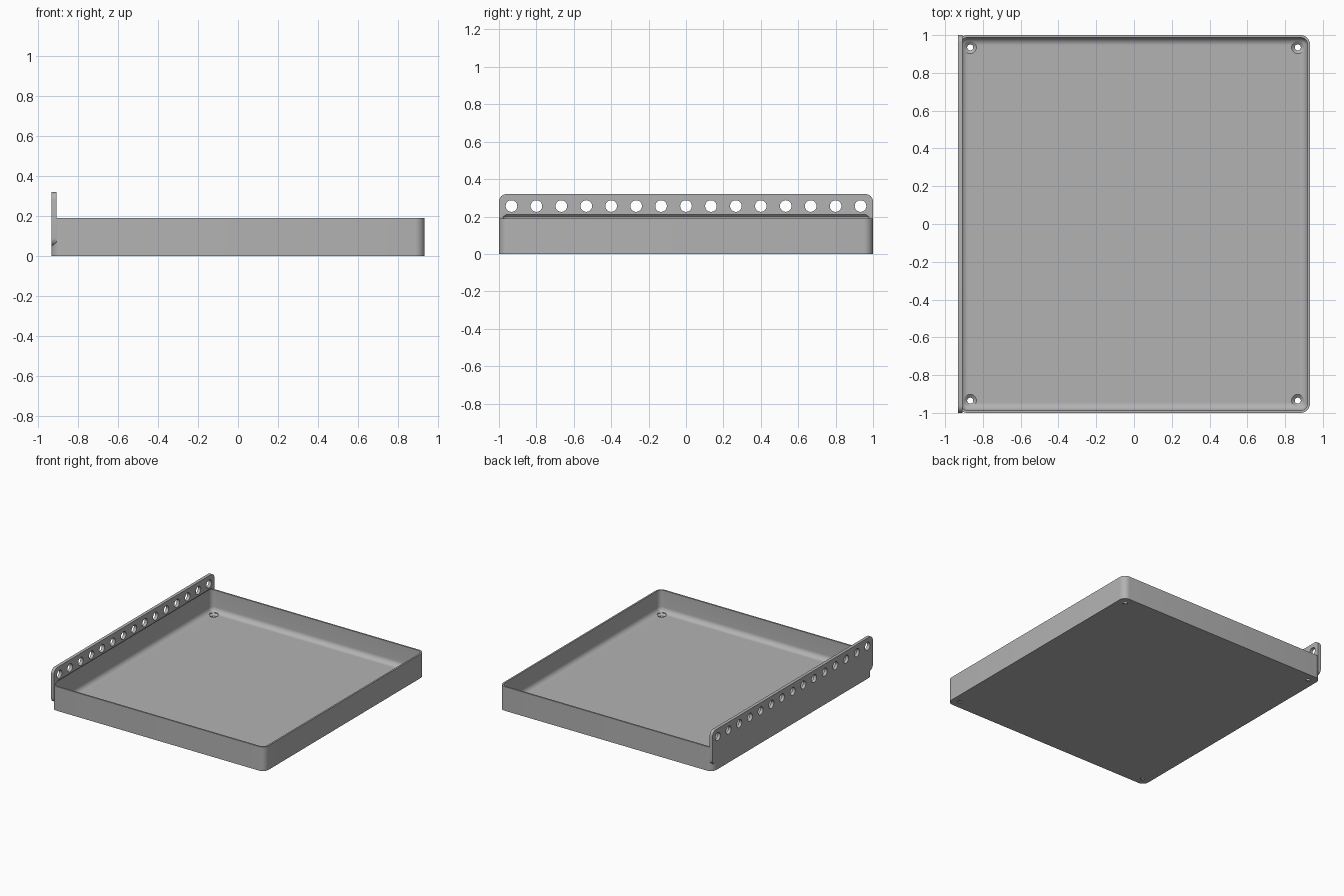
import bpy, bmesh, math
from mathutils import Matrix

cube = bpy.data.objects.get("Cube")
if cube:
    bpy.data.objects.remove(cube)

HX, HY, H = 0.932, 1.0, 0.19      # tray half sizes and height
WALL, FLOOR, R = 0.013, 0.02, 0.05
RAIL_T, RAIL_LOW, RAIL_TOP = 0.025, 0.05, 0.32

grey = bpy.data.materials.new("light grey")
grey.use_nodes = True
grey.diffuse_color = (0.45, 0.45, 0.45, 1)
grey.node_tree.nodes["Principled BSDF"].inputs["Base Color"].default_value = (0.45, 0.45, 0.45, 1)


def rounded_rect(hx, hy, r, steps=8):
    """Outline of a rounded rectangle, counter-clockwise."""
    pts = []
    for q, (sx, sy) in enumerate([(1, 1), (-1, 1), (-1, -1), (1, -1)]):
        for i in range(steps + 1):
            a = math.pi / 2 * (q + i / steps)
            pts.append((sx * (hx - r) + r * math.cos(a), sy * (hy - r) + r * math.sin(a)))
    return pts


def circle(r, n=32):
    return [(r * math.cos(2 * math.pi * i / n), r * math.sin(2 * math.pi * i / n)) for i in range(n)]


def loft(name, layers, matrix=Matrix()):
    """Closed solid through a stack of (outline, z) layers."""
    bm = bmesh.new()
    rings = [[bm.verts.new((x, y, z)) for x, y in outline] for outline, z in layers]
    n = len(rings[0])
    for low, high in zip(rings, rings[1:]):
        for i in range(n):
            j = (i + 1) % n
            bm.faces.new((low[i], low[j], high[j], high[i]))
    bm.faces.new(rings[0][::-1])
    bm.faces.new(rings[-1])
    bm.transform(matrix)
    bmesh.ops.recalc_face_normals(bm, faces=bm.faces)
    mesh = bpy.data.meshes.new(name)
    bm.to_mesh(mesh)
    bm.free()
    obj = bpy.data.objects.new(name, mesh)
    bpy.context.collection.objects.link(obj)
    mesh.materials.append(grey)
    return obj


def combine(target, tool, operation):
    """Apply a boolean and remove the tool."""
    mod = target.modifiers.new("boolean", 'BOOLEAN')
    mod.operation, mod.solver, mod.object = operation, 'EXACT', tool
    bpy.ops.object.select_all(action='DESELECT')
    bpy.context.view_layer.objects.active = target
    target.select_set(True)
    bpy.ops.object.modifier_apply(modifier=mod.name)
    bpy.data.objects.remove(tool)


# Tray block with rounded upright corners
outline = rounded_rect(HX, HY, R)
tray = loft("tray", [(outline, 0), (outline, H)])

# Mounting rail along the right side: a rounded plate standing on edge
rail_mid = (RAIL_LOW + RAIL_TOP) / 2
plate = rounded_rect(HY, (RAIL_TOP - RAIL_LOW) / 2, 0.04)
upright = Matrix(((0, 0, 1, 0), (1, 0, 0, 0), (0, 1, 0, 0), (0, 0, 0, 1)))
rail = loft("rail", [(plate, 0), (plate, RAIL_T)],
            Matrix.Translation((-HX, 0, rail_mid)) @ upright)
combine(tray, rail, 'UNION')

# Hollow with a filleted floor edge, sloping in where it meets the rail
fillet = 0.04


def inner(inset):
    return rounded_rect(HX - WALL - inset, HY - WALL - inset, max(R - WALL - inset, 0.004))


layers = []
for i in range(9):
    a = math.pi / 2 * i / 8
    layers.append((inner(fillet * (1 - math.sin(a))), FLOOR + fillet * (1 - math.cos(a))))
layers += [(inner(0), 0.2), (inner(0.015), 0.215)]
combine(tray, loft("hollow", layers), 'DIFFERENCE')

# Row of round holes through the rail
for i in range(15):
    y = (i - 7) * 0.1333
    hole = loft("rail_hole", [(circle(0.031), -0.02), (circle(0.031), 0.05)],
                Matrix.Translation((-HX, y, 0.256)) @ upright)
    combine(tray, hole, 'DIFFERENCE')

# Countersunk screw holes in the floor corners
for x in (-0.867, 0.867):
    for y in (-0.935, 0.935):
        screw = loft("screw_hole", [(circle(0.016), -0.02), (circle(0.016), 0.006),
                                    (circle(0.033), FLOOR), (circle(0.033), 0.07)],
                     Matrix.Translation((x, y, 0)))
        combine(tray, screw, 'DIFFERENCE')

bpy.ops.object.select_all(action='DESELECT')
tray.select_set(True)
bpy.context.view_layer.objects.active = tray
bpy.ops.object.shade_smooth_by_angle(angle=math.radians(30))
tray.name = "tray_with_rail"
